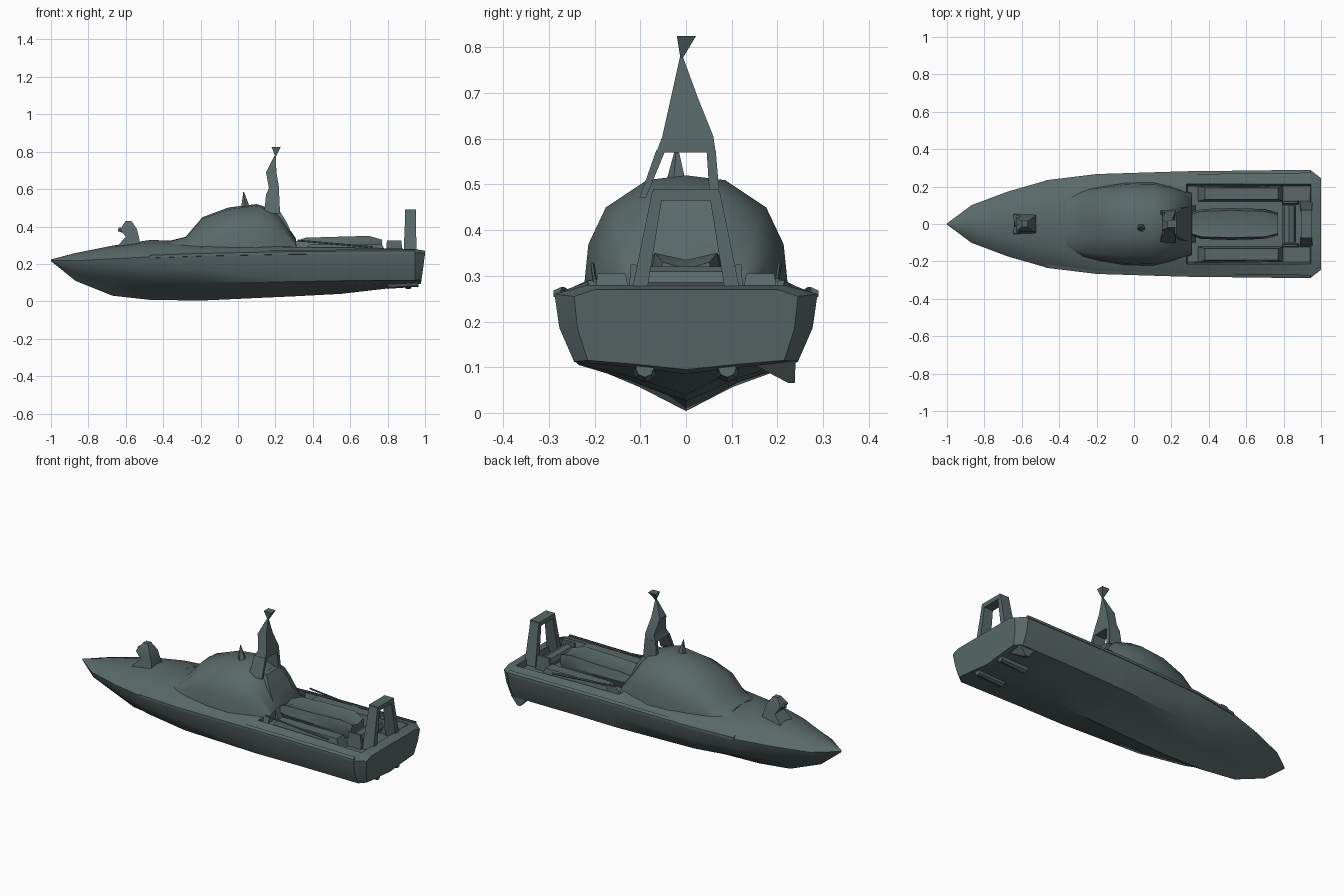
import bpy, bmesh, math
from mathutils import Vector

if "Cube" in bpy.data.objects:
    bpy.data.objects.remove(bpy.data.objects["Cube"])

PAINT = bpy.data.materials.new("hull_grey_green")
PAINT.diffuse_color = (0.10, 0.14, 0.14, 1)
PAINT.use_nodes = True
PAINT.node_tree.nodes["Principled BSDF"].inputs["Base Color"].default_value = PAINT.diffuse_color


def finish(name, bm, angle=35):
    bmesh.ops.remove_doubles(bm, verts=bm.verts, dist=0.0005)
    bmesh.ops.recalc_face_normals(bm, faces=bm.faces)
    me = bpy.data.meshes.new(name)
    bm.to_mesh(me)
    bm.free()
    me.materials.append(PAINT)
    ob = bpy.data.objects.new(name, me)
    bpy.context.collection.objects.link(ob)
    bpy.ops.object.select_all(action='DESELECT')
    ob.select_set(True)
    bpy.context.view_layer.objects.active = ob
    bpy.ops.object.shade_smooth_by_angle(angle=math.radians(angle))
    return ob


def loft(name, rings, angle=35):
    """Skin a list of closed rings and cap both ends."""
    bm = bmesh.new()
    vs = [[bm.verts.new(p) for p in r] for r in rings]
    n = len(vs[0])
    for a, b in zip(vs, vs[1:]):
        for i in range(n):
            j = (i + 1) % n
            bm.faces.new((a[i], a[j], b[j], b[i]))
    bm.faces.new(vs[0])
    bm.faces.new(vs[-1])
    return finish(name, bm, angle)


def mirrored(x, half):
    """Full cross-section from a half one that starts and ends on the centreline."""
    full = half + [(-y, z) for y, z in half[-2:0:-1]]
    return [(x, y, z) for y, z in full]


def rect(x0, x1, y0, y1, z):
    return [(x0, y0, z), (x1, y0, z), (x1, y1, z), (x0, y1, z)]


def box(name, x0, x1, y0, y1, z0, z1, taper=0.0):
    t = taper
    return loft(name, [rect(x0, x1, y0, y1, z0),
                       rect(x0 + t, x1 - t, y0 + t, y1 - t, z1)])


def rod(name, a, b, r0, r1, sides=8):
    a, b = Vector(a), Vector(b)
    q = (b - a).to_track_quat('Z', 'Y')
    ring = lambda c, r: [c + q @ Vector((r * math.cos(k * math.tau / sides),
                                         r * math.sin(k * math.tau / sides), 0))
                         for k in range(sides)]
    return loft(name, [ring(a, r0), ring(b, r1)])


# Hull: x, keel z, chine y/z, gunwale y/z, shoulder y/z, deck centre z
stations = [
    (-1.0, .215, .002, .217, .003, .220, .002, .222, .224),
    (-.87, .110, .045, .150, .100, .217, .065, .243, .258),
    (-.67, .030, .110, .125, .175, .228, .125, .275, .298),
    (-.47, .008, .165, .110, .232, .238, .170, .290, .328),
    (-.20, .004, .205, .100, .265, .248, .215, .290, .320),
    (.28, .026, .235, .105, .280, .258, .215, .290, .300),
    (.285, .026, .235, .105, .280, .258, .215, .290, .245),
    (.55, .040, .240, .110, .283, .260, .215, .288, .245),
    (.94, .085, .245, .112, .288, .260, .215, .280, .245),
    (.945, .085, .245, .112, .288, .260, .215, .280, .280),
    (1.0, .095, .215, .115, .245, .255, .200, .270, .270),
]
rings = []
for x, k, c, cz, g, gz, s, sz, dz in stations:
    inner = (s - .012, dz) if dz < sz - .01 else (s * .5, sz * .35 + dz * .65)
    ring = mirrored(x, [(0, k), (c * .5, k + (cz - k) * .55), (c, cz),
                        (c + (g - c) * .75, cz + (gz - cz) * .5),
                        (g, gz), (s, sz), inner, (0, dz)])
    if x == 1.0:
        ring = [(px + min(0, (z - .25) * .14), y, z) for px, y, z in ring]
    rings.append(ring)
loft("hull", rings, 30)

# Rubbing strake along both sides
for side in (-1, 1):
    pts = [(r[0], side * r[4], r[5]) for r in stations if -.5 < r[0] < .95]
    loft("rubbing_strake", [[(x, y - side * .012, z - .010), (x, y + side * .002, z - .006),
                             (x, y + side * .002, z + .008), (x, y - side * .016, z + .016)]
                            for x, y, z in pts])

# Cabin dome blended into the foredeck: x, half width, roof z
cabin = []
for x, w, top in [(-.36, .15, .325), (-.28, .18, .345), (-.19, .20, .450), (-.05, .222, .502),
                  (.10, .225, .520), (.19, .205, .492), (.235, .19, .445), (.31, .165, .335)]:
    h = top - .26
    cabin.append(mirrored(x, [(0, .26), (w, .26), (w * .95, .26 + h * .42), (w * .78, .26 + h * .73),
                              (w * .38, .26 + h * .96), (0, top)]))
loft("cabin", cabin, 40)

# Aft cabin door panel, sloping with the rear wall
loft("cabin_door", [rect(.20, .33, -.10, .10, .26), rect(.20, .262, -.085, .085, .42),
                    rect(.18, .225, -.06, .06, .48)])

# Deck gun
loft("gun_mount", [rect(-.65, -.52, -.055, .055, .29), rect(-.60, -.53, -.04, .04, .345),
                   rect(-.63, -.54, -.04, .035, .385), rect(-.60, -.57, -.015, .015, .43)])
rod("gun_barrel", (-.57, 0, .37), (-.64, 0, .385), .02, .012, 6)

# Mast: joined upper body, two splayed feet, pennant on top
loft("mast", [rect(.15, .22, -.065, .065, .57), rect(.165, .22, -.052, .06, .605),
              rect(.15, .205, -.033, .026, .69), rect(.195, .203, -.013, -.007, .78)])
for y0, y1, t0, t1 in ((-.102, -.088, -.065, -.045), (.052, .074, .045, .065)):
    loft("mast_foot", [rect(.14, .225, y0, y1, .47), rect(.15, .22, t0, t1, .575)])
loft("pennant", [rect(.199, .203, -.012, -.008, .775), rect(.18, .228, -.02, .022, .825)])
rod("roof_aerial", (.04, -.02, .50), (.03, -.02, .585), .025, .002, 5)

# Tender stowed in the aft well
tender = [(.29, .055, .315), (.36, .08, .34), (.52, .085, .345), (.70, .08, .350), (.77, .06, .33)]
loft("tender", [mirrored(x, [(0, .24), (w * .7, .24), (w, .29), (w * .85, z), (0, z - .015)])
                for x, w, z in tender])
# Side lockers beside it
for side in (-1, 1):
    a, b = sorted((side * .12, side * .205))
    loft("side_locker", [rect(.34, .80, a, b, .24),
                         rect(.38, .77, a + .012, b - .012, .305)])
    rod("side_rail", (.32, side * .205, .325), (.72, side * .20, .29), .005, .005, 5)

# Winch and stern fittings
rod("winch_drum", (.83, -.10, .285), (.83, .10, .285), .035, .035, 8)
for side in (-1, 1):
    box("winch_bracket", .79, .88, side * .115 - .012, side * .115 + .012, .24, .325, .006)

# Stern lifting frame
for side in (-1, 1):
    foot, head = side * .105, side * .062
    loft("frame_leg", [rect(.885, .955, foot - .017, foot + .017, .25),
                       rect(.895, .95, head - .012, head + .012, .485)])
box("frame_crossbar", .893, .952, -.072, .072, .465, .49)

# Waterjets and trim tab under the stern
for side in (-1, 1):
    rod("waterjet", (.80, side * .09, .095), (.965, side * .09, .098), .028, .020, 8)
loft("trim_tab", [rect(.90, .92, .225, .238, .065), rect(.86, .96, .13, .24, .115)])
